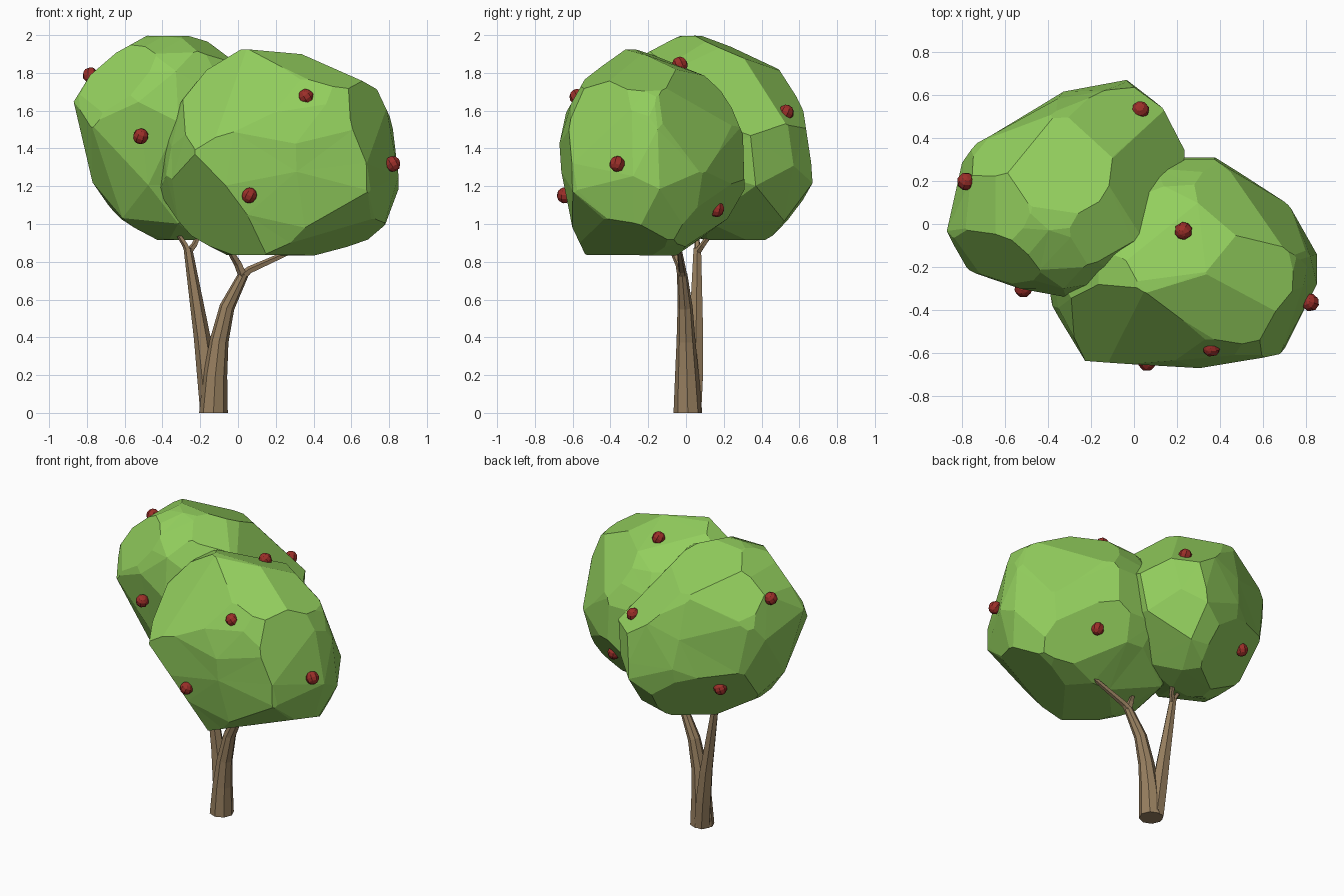
import bpy, bmesh, math, random
from mathutils import Vector
from mathutils.bvhtree import BVHTree

if "Cube" in bpy.data.objects:
    bpy.data.objects.remove(bpy.data.objects["Cube"])

random.seed(4)


def material(name, rgb):
    m = bpy.data.materials.new(name)
    m.diffuse_color = (*rgb, 1)
    m.use_nodes = True
    m.node_tree.nodes["Principled BSDF"].inputs["Base Color"].default_value = m.diffuse_color
    return m


LEAF = material("leaf green", (0.29, 0.62, 0.11))
BARK = material("bark brown", (0.31, 0.212, 0.115))
FRUIT = material("fruit red", (0.33, 0.028, 0.022))


def finish(bm, name, mat):
    bmesh.ops.recalc_face_normals(bm, faces=bm.faces[:])
    me = bpy.data.meshes.new(name)
    bm.to_mesh(me)
    me.materials.append(mat)
    ob = bpy.data.objects.new(name, me)
    bpy.context.collection.objects.link(ob)
    return ob


def axes(rx, ry, elevation):
    """Sideways and upward axes of a trimming direction."""
    r = Vector((rx, ry, 0)).normalized()
    f = Vector((-r.y, r.x, 0))
    e = math.radians(elevation)
    return r, Vector((0, 0, math.cos(e))) + f * math.sin(e)


FRONT, SIDE = axes(1, 0, 0), axes(0, 1, 0)
BACK_LEFT, FRONT_RIGHT = axes(-0.81, -0.58, 25), axes(0.82, 0.57, 25)
BACK_RIGHT = axes(-0.77, 0.63, -20)


def hull(points):
    bm = bmesh.new()
    for p in points:
        bm.verts.new(p)
    bmesh.ops.convex_hull(bm, input=bm.verts[:])
    bmesh.ops.delete(bm, geom=[v for v in bm.verts if not v.link_faces], context='VERTS')
    return bm


def shave(bm, point, normal):
    """Cut off everything beyond a plane and close the cut."""
    bmesh.ops.bisect_plane(bm, geom=bm.verts[:] + bm.edges[:] + bm.faces[:], dist=1e-5,
                           plane_co=point, plane_no=normal, clear_outer=True)
    bmesh.ops.remove_doubles(bm, verts=bm.verts[:], dist=0.004)
    pts = [v.co.copy() for v in bm.verts]
    bm.free()
    return hull(pts)


def crown(name, centre, outline, levels, trims, extra=()):
    """Faceted hull of stacked plan outlines, shaved along straight edges."""
    xs, ys = zip(*outline)
    pts = []
    for k, (z, x0, x1, y0, y1) in enumerate(levels):
        inner = 0 < k < len(levels) - 1
        for i, (x, y) in enumerate(outline):
            u = (x - min(xs)) / (max(xs) - min(xs))
            v = (y - min(ys)) / (max(ys) - min(ys))
            dz = (0.05 if (i + k) % 2 else -0.05) + random.uniform(-0.02, 0.02)
            if inner or i % 2 == 0:
                pts.append((x0 + u * (x1 - x0), y0 + v * (y1 - y0),
                            z + (dz if inner else dz * 0.1)))
    bm = hull(pts)
    for (r, up), line in trims:
        for a, b in zip(line, line[1:]):
            n = r * (b[1] - a[1]) - up * (b[0] - a[0])
            n.normalize()
            d = n.dot(r) * a[0] + n.dot(up) * a[1] / up.length_squared
            if n.dot(Vector(centre)) > d:
                n, d = -n, -d
            bm = shave(bm, n * (d + 0.008), n)
    for point, normal in extra:
        bm = shave(bm, Vector(point), Vector(normal).normalized())
    # merge nearly flat neighbours into larger facets
    bmesh.ops.dissolve_limit(bm, angle_limit=math.radians(8),
                             verts=bm.verts[:], edges=bm.edges[:])
    bmesh.ops.triangulate(bm, faces=bm.faces[:])
    bm.normal_update()
    tree = BVHTree.FromBMesh(bm)
    finish(bm, name, LEAF)
    bm.free()
    return tree


# Two leaf crowns
right_tree = crown(
    "right_crown", (0.2, -0.17, 1.38),
    [(0.38, 0.31), (0.72, 0.09), (0.85, -0.14), (0.85, -0.28), (0.69, -0.6), (0.31, -0.66),
     (-0.24, -0.63), (-0.38, -0.38), (-0.42, -0.15), (-0.25, 0.14), (0.08, 0.31)],
    [(0.84, -0.06, 0.50, -0.55, -0.05),
     (0.98, -0.30, 0.75, -0.60, 0.22),
     (1.22, -0.42, 0.85, -0.66, 0.31),
     (1.46, -0.39, 0.82, -0.67, 0.30),
     (1.67, -0.30, 0.77, -0.61, 0.22),
     (1.80, -0.18, 0.70, -0.52, 0.10),
     (1.93, -0.03, 0.26, -0.36, -0.14)],
    [(FRONT, [(-0.33, 1.6), (-0.16, 1.81), (0.04, 1.93), (0.42, 1.88), (0.70, 1.77), (0.78, 1.6)]),
     (SIDE, [(-0.62, 1.6), (-0.53, 1.76), (-0.31, 1.93), (0.06, 1.81), (0.21, 1.67), (0.29, 1.48)]),
     (SIDE, [(-0.53, 0.85), (-0.64, 1.08)]),
     (BACK_LEFT, [(-0.59, 1.68), (-0.37, 1.89), (0.14, 1.86), (0.27, 1.72)]),
     (FRONT_RIGHT, [(0.51, 0.64), (-0.18, 0.55), (-0.57, 1.12), (-0.54, 1.43), (-0.20, 1.67),
                    (0.28, 1.59), (0.50, 1.35), (0.63, 1.01)]),
     (BACK_RIGHT, [(-0.45, 0.65), (-0.90, 1.09), (-0.90, 1.23), (-0.76, 1.68), (-0.40, 1.79),
                   (-0.17, 1.76), (0.06, 1.65)])],
    [((0.43, 0.17, 1.08), (0.35, 0.75, -0.55)),
     ((0.04, -0.31, 1.93), (-0.24, -0.76, 0.62))])
left_tree = crown(
    "left_crown", (-0.3, 0.17, 1.45),
    [(-0.74, 0.4), (-0.36, 0.62), (-0.02, 0.68), (0.13, 0.57), (0.25, 0.35), (0.2, 0.0),
     (-0.05, -0.25), (-0.32, -0.34), (-0.53, -0.30), (-0.78, -0.21), (-0.87, -0.02), (-0.8, 0.31)],
    [(0.92, -0.47, -0.12, 0.08, 0.44),
     (1.07, -0.67, 0.05, -0.14, 0.60),
     (1.27, -0.77, 0.20, -0.26, 0.67),
     (1.60, -0.87, 0.26, -0.34, 0.64),
     (1.77, -0.80, 0.16, -0.30, 0.56),
     (1.89, -0.68, -0.02, -0.22, 0.46),
     (2.0, -0.48, -0.20, -0.04, 0.24)],
    [(FRONT, [(-0.87, 1.64), (-0.78, 1.78), (-0.64, 1.9), (-0.46, 2.0)]),
     (FRONT, [(-0.22, 2.0), (-0.06, 1.88)]),
     (SIDE, [(-0.2, 1.9), (-0.03, 1.99)]),
     (SIDE, [(0.2, 2.0), (0.43, 1.9), (0.61, 1.62), (0.67, 1.22)]),
     (BACK_LEFT, [(-0.42, 1.23), (0.03, 1.69), (0.29, 1.74), (0.47, 1.69), (0.71, 1.34),
                  (0.78, 1.14), (0.56, 0.80), (0.18, 0.65)]),
     (FRONT_RIGHT, [(-0.58, 1.11), (-0.79, 1.36), (-0.75, 1.71), (-0.48, 1.96), (-0.26, 2.02),
                    (-0.08, 1.98), (0.39, 1.55)]),
     (BACK_RIGHT, [(0.30, 1.81), (0.60, 1.75), (0.77, 1.53), (0.83, 1.37), (0.75, 1.05),
                   (0.51, 0.77)])],
    [((-0.53, 0.39, 1.18), (-0.5, 0.65, -0.57))])


def limb(name, path, sides=6):
    """Tapered tube through (x, y, z, radius) points."""
    bm = bmesh.new()
    pts = [Vector(p[:3]) for p in path]
    rings = []
    for i, p in enumerate(pts):
        d = pts[min(i + 1, len(pts) - 1)] - pts[max(i - 1, 0)]
        if p.z == 0:
            d = Vector((0, 0, 1))
        a = d.cross(Vector((0, 1, 0))).normalized()
        b = d.cross(a).normalized()
        rings.append([bm.verts.new(p + path[i][3] * (a * math.cos(t) + b * math.sin(t)))
                      for t in (2 * math.pi * j / sides for j in range(sides))])
    for r, s in zip(rings, rings[1:]):
        for j in range(sides):
            k = (j + 1) % sides
            bm.faces.new((r[j], r[k], s[k], s[j]))
    bm.faces.new(rings[0])
    bm.faces.new(rings[-1])
    finish(bm, name, BARK)
    bm.free()


# Trunk with two stems, each forking into two branches
limb("main_stem", [(-0.13, 0.01, 0, 0.076), (-0.12, 0.005, 0.2, 0.063),
                   (-0.10, 0.0, 0.38, 0.050), (-0.058, -0.005, 0.56, 0.040),
                   (0.03, -0.02, 0.735, 0.027)], 8)
limb("left_stem", [(-0.145, 0.033, 0, 0.055), (-0.165, 0.045, 0.2, 0.052),
                   (-0.19, 0.053, 0.4, 0.044), (-0.265, 0.06, 0.87, 0.023)])
limb("right_branch", [(0.02, -0.02, 0.72, 0.026), (0.06, -0.02, 0.755, 0.021),
                      (0.36, -0.04, 0.89, 0.012)], 5)
limb("inner_branch", [(0.03, -0.02, 0.72, 0.026), (0.0, -0.035, 0.79, 0.022),
                      (-0.08, -0.1, 0.92, 0.012)], 5)
limb("left_twig", [(-0.262, 0.06, 0.85, 0.02), (-0.28, 0.06, 0.89, 0.016),
                   (-0.35, 0.05, 1.0, 0.01)], 5)
limb("back_twig", [(-0.262, 0.06, 0.85, 0.02), (-0.23, 0.09, 0.89, 0.016),
                   (-0.18, 0.17, 1.0, 0.01)], 5)

# Fruit seated on the crown surfaces
fruit_spots = [
    (right_tree, [(0.36, -0.57, 1.67), (0.06, -0.65, 1.15), (0.83, -0.37, 1.32),
                  (0.23, -0.03, 1.85), (0.43, 0.16, 1.08)]),
    (left_tree, [(-0.52, -0.32, 1.46), (-0.79, 0.2, 1.79), (0.03, 0.53, 1.59),
                 (-0.54, 0.40, 1.18)])]
n = 0
for tree, spots in fruit_spots:
    for spot in spots:
        n += 1
        loc = tree.find_nearest(Vector(spot))[0]
        bm = bmesh.new()
        bmesh.ops.create_uvsphere(bm, u_segments=8, v_segments=6, radius=0.042)
        ob = finish(bm, f"fruit_{n}", FRUIT)
        bm.free()
        ob.location = loc.lerp(Vector(spot), 0.6)
        ob.rotation_euler = (random.uniform(-.5, .5), random.uniform(-.5, .5), random.uniform(0, 3))
